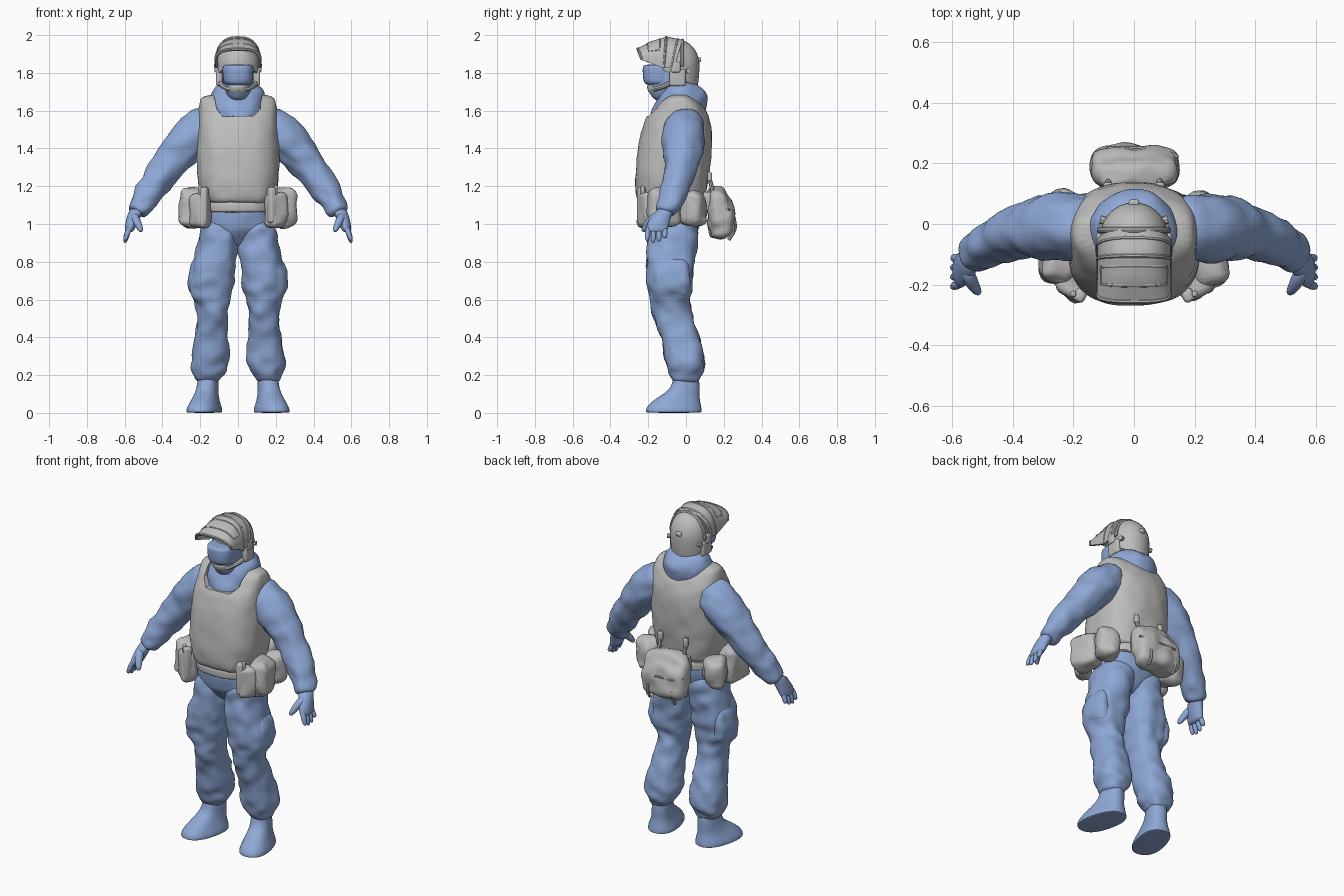
import bpy, bmesh, math
from mathutils import Vector, Matrix, noise

if "Cube" in bpy.data.objects:
    bpy.data.objects.remove(bpy.data.objects["Cube"], do_unlink=True)


def material(name, rgb):
    m = bpy.data.materials.new(name)
    m.use_nodes = True
    m.diffuse_color = (*rgb, 1)
    m.node_tree.nodes["Principled BSDF"].inputs["Base Color"].default_value = (*rgb, 1)
    return m


BLUE = material("blue cloth", (0.27, 0.39, 0.67))
GREY = material("grey gear", (0.51, 0.51, 0.505))


def finish(ob, mat, wrinkle=0, angle=40):
    """Bake modifiers, add soft cloth folds, colour and smooth."""
    bpy.ops.object.select_all(action='DESELECT')
    ob.select_set(True)
    bpy.context.view_layer.objects.active = ob
    bpy.ops.object.convert(target='MESH')
    ob = bpy.context.view_layer.objects.active
    if wrinkle:
        moves = [v.normal * noise.noise(Vector((v.co.x * 13, v.co.y * 13, v.co.z * 17))) * wrinkle
                 for v in ob.data.vertices]
        for v, d in zip(ob.data.vertices, moves):
            v.co += d
    ob.data.materials.clear()
    ob.data.materials.append(mat)
    bpy.ops.object.shade_smooth_by_angle(angle=math.radians(angle))
    return ob


def new_object(name, bm):
    bmesh.ops.recalc_face_normals(bm, faces=bm.faces)
    me = bpy.data.meshes.new(name)
    bm.to_mesh(me)
    bm.free()
    ob = bpy.data.objects.new(name, me)
    bpy.context.collection.objects.link(ob)
    return ob


def mirror(ob):
    m = ob.modifiers.new("mirror", 'MIRROR')
    m.use_mirror_merge = False


def bend(a, p):
    return math.copysign(abs(a) ** (2 / p), a)


def loft(name, rings, mat, power=2, yaw=0, level=True, both=False, wrinkle=0, n=16, cutter=None):
    """Skin rings of (x, y, z, radius, radius), flat or square to their path."""
    bm = bmesh.new()
    pts = [Vector(r[:3]) for r in rings]
    loops = []
    for i, r in enumerate(rings):
        if level:
            u = Vector((math.cos(yaw), math.sin(yaw), 0))
            w = Vector((-math.sin(yaw), math.cos(yaw), 0))
        else:
            t = (pts[min(i + 1, len(pts) - 1)] - pts[max(i - 1, 0)]).normalized()
            u = t.cross(Vector((0, 1, 0))).normalized()
            w = u.cross(t)
        angles = [math.tau * k / n for k in range(n)]
        loops.append([bm.verts.new(pts[i] + u * r[3] * bend(math.cos(a), power)
                                   + w * r[4] * bend(math.sin(a), power)) for a in angles])
    for a, b in zip(loops, loops[1:]):
        for k in range(n):
            bm.faces.new((a[k], a[(k + 1) % n], b[(k + 1) % n], b[k]))
    bm.faces.new(loops[0])
    bm.faces.new(loops[-1])
    ob = new_object(name, bm)
    if both:
        mirror(ob)
    ob.modifiers.new("smooth", 'SUBSURF').levels = 2
    if cutter:
        ob.modifiers.new("cut", 'BOOLEAN').object = cutter
    return finish(ob, mat, wrinkle)


def pouch(name, loc, size, turn=0, soft=0.35, both=False, wrinkle=0):
    """Rounded box."""
    bm = bmesh.new()
    bmesh.ops.create_cube(bm, size=1)
    bmesh.ops.transform(bm, verts=bm.verts, matrix=Matrix.Translation(loc)
                        @ Matrix.Rotation(turn, 4, 'Z') @ Matrix.Diagonal((*size, 1)))
    bmesh.ops.bevel(bm, geom=bm.edges[:], offset=min(size) * soft, segments=4,
                    profile=0.5, affect='EDGES')
    if wrinkle:
        bmesh.ops.subdivide_edges(bm, edges=bm.edges[:], cuts=2, use_grid_fill=True)
    ob = new_object(name, bm)
    if both:
        mirror(ob)
    return finish(ob, GREY, wrinkle)


def tube(name, points, radius, both=False, cyclic=False):
    cu = bpy.data.curves.new(name, 'CURVE')
    cu.dimensions = '3D'
    cu.bevel_depth = radius
    cu.bevel_resolution = 2
    cu.use_fill_caps = True
    sp = cu.splines.new('POLY')
    sp.points.add(len(points) - 1)
    for p, q in zip(sp.points, points):
        p.co = (*q, 1)
    sp.use_cyclic_u = cyclic
    ob = bpy.data.objects.new(name, cu)
    bpy.context.collection.objects.link(ob)
    if both:
        mirror(ob)
    return finish(ob, GREY)


# Trousers and boots
loft("hips", [(0, -.07, .87, .03, .05), (0, -.07, .91, .1, .1), (0, -.07, .965, .185, .135),
              (0, -.07, .99, .195, .147), (0, -.07, 1.06, .195, .158), (0, -.07, 1.14, .18, .16)],
     BLUE, 2.3, wrinkle=.006)
loft("trouser_leg", [(.095, -.07, 1.03, .095, .13), (.098, -.07, .97, .108, .136), (.103, -.07, .9, .108, .136),
                     (.125, -.085, .8, .115, .132), (.141, -.085, .7, .124, .122),
                     (.144, -.085, .63, .116, .114), (.137, -.085, .585, .088, .104),
                     (.135, -.078, .52, .078, .106), (.14, -.035, .42, .087, .102),
                     (.146, -.005, .3, .106, .106), (.155, 0, .22, .1, .1),
                     (.16, 0, .185, .072, .077), (.16, 0, .16, .055, .062)],
     BLUE, 2.4, both=True, wrinkle=.014)
loft("cargo_pocket", [(.19, -.065, .83, .03, .05), (.208, -.065, .79, .046, .08), (.219, -.065, .71, .05, .09),
                      (.216, -.065, .64, .048, .085), (.19, -.065, .6, .03, .06)],
     BLUE, 2.5, both=True, wrinkle=.01)
loft("boot", [(.158, 0, .22, .05, .064), (.158, 0, .16, .055, .073), (.163, -.008, .12, .057, .083),
              (.17, -.038, .085, .063, .112), (.176, -.058, .05, .076, .14),
              (.178, -.065, .022, .088, .153), (.178, -.065, .006, .088, .153), (.178, -.065, 0, .087, .15)],
     BLUE, 2.4, yaw=.25, both=True)

# Sleeves and hands
loft("sleeve", [(.12, -.01, 1.545, .09, .1), (.205, -.01, 1.5, .125, .118), (.295, -.012, 1.408, .106, .112),
                (.365, -.02, 1.32, .092, .092), (.43, -.045, 1.225, .081, .078),
                (.495, -.077, 1.135, .074, .072), (.528, -.1, 1.08, .06, .06), (.54, -.107, 1.055, .045, .05)],
     BLUE, level=False, both=True, wrinkle=.014)
loft("palm", [(.53, -.1, 1.09, .04, .046), (.548, -.125, 1.05, .038, .05), (.562, -.145, 1.01, .034, .06),
              (.574, -.155, .97, .027, .06), (.578, -.157, .955, .018, .052)], BLUE, both=True)
for i, finger in enumerate(("index", "middle", "ring", "little")):
    y, drop = -.197 + i * .028, (.91, .897, .904, .925)[i]
    loft(finger + "_finger", [(.573, y, .985, .017, .016), (.588, y - .006 + i * .002, .945, .016, .016),
                              (.6, y - .01 + i * .004, drop, .012, .012)],
         BLUE, level=False, both=True, n=8)
loft("thumb", [(.555, -.145, 1.05, .026, .028), (.537, -.19, 1.015, .025, .026),
               (.522, -.214, .985, .019, .02), (.51, -.23, .958, .012, .012)],
     BLUE, level=False, both=True, n=8)

# Vest with a cut neckline
bm = bmesh.new()
outline = [(-.08, 1.57), (.08, 1.57), (.115, 1.61), (.14, 1.75), (-.14, 1.75), (-.115, 1.61)]
base = bm.faces.new([bm.verts.new((x, -.5, z)) for x, z in outline])
out = bmesh.ops.extrude_face_region(bm, geom=[base])
bmesh.ops.translate(bm, vec=(0, .52, 0),
                    verts=[v for v in out["geom"] if isinstance(v, bmesh.types.BMVert)])
cutter = new_object("neckline_cutter", bm)
cutter.hide_render = True
loft("vest", [(0, -.075, 1.11, .17, .165), (0, -.077, 1.115, .19, .182), (0, -.08, 1.2, .216, .194),
              (0, -.065, 1.35, .224, .2), (0, -.05, 1.49, .217, .192), (0, -.042, 1.58, .21, .162),
              (0, -.035, 1.65, .205, .11), (0, -.03, 1.69, .19, .05)],
     GREY, 2.6, wrinkle=.006, n=24, cutter=cutter)
bpy.data.objects.remove(cutter, do_unlink=True)
loft("belt", [(0, -.07, z, .185 + g, .174 + g) for z, g in
              ((1.06, -.01), (1.065, 0), (1.115, 0), (1.12, -.01))], GREY, 2.5, n=24)

# Pouches around the belt
pouch("hip_pouch", (.243, -.115, 1.085), (.12, .17, .21), turn=.2, both=True, wrinkle=.018)
pouch("front_pouch", (.2, -.2, 1.075), (.11, .09, .185), turn=.6, both=True, wrinkle=.014)
pouch("radio_pouch", (.178, -.235, 1.1), (.04, .045, .19), turn=.5, both=True)
pouch("rear_hip_pouch", (.222, .035, 1.08), (.13, .145, .18), turn=-.6, both=True, wrinkle=.016)
loft("back_bag", [(.005, .175, .922, .1, .045), (.005, .188, .945, .138, .07), (.005, .19, 1.03, .152, .078),
                  (.005, .18, 1.11, .148, .07), (.005, .163, 1.175, .128, .05), (.005, .155, 1.195, .1, .03)],
     GREY, 3, wrinkle=.018)
tube("bag_flap_seam", [(-.135, .22, 1.08), (-.08, .25, 1.065), (.09, .25, 1.065), (.145, .22, 1.08)], .007)
tube("bag_strap", [(.085, .115, 1.28), (.085, .13, 1.22), (.085, .145, 1.16)], .011, both=True)
tube("bag_hanger", [(.085, .25, 1.0), (.085, .25, .95), (.085, .225, .915)], .009, both=True)
pouch("strap_clip", (.085, .125, 1.25), (.03, .025, .05), both=True)
pouch("bag_mount", (0, .11, 1.12), (.2, .06, .1), soft=.2)
pouch("hip_strap", (.2, -.23, 1.17), (.018, .02, .07), both=True)

# Hood, head and goggles
loft("hood_collar", [(0, -.05, 1.5, .115, .12), (0, -.055, 1.56, .136, .145), (0, -.035, 1.62, .15, .146),
                     (0, -.015, 1.665, .152, .138), (0, -.012, 1.7, .138, .124), (0, -.02, 1.73, .112, .1),
                     (0, -.035, 1.755, .085, .07)],
     BLUE, wrinkle=.012)
loft("masked_head", [(0, -.12, 1.65, .035, .04), (0, -.115, 1.68, .058, .075), (0, -.105, 1.73, .078, .107),
                     (0, -.09, 1.8, .085, .11), (0, -.055, 1.86, .08, .08), (0, -.04, 1.91, .05, .05)], BLUE)
loft("goggles", [(0, -.135, 1.735, .05, .065), (0, -.138, 1.742, .072, .08), (0, -.14, 1.757, .08, .088),
                 (0, -.14, 1.815, .084, .092), (0, -.14, 1.838, .083, .09), (0, -.14, 1.845, .07, .075)],
     BLUE, 2.5)

# Helmet shell with straight sides, sliced along a tilted rim
bm = bmesh.new()
bmesh.ops.create_uvsphere(bm, u_segments=40, v_segments=24, radius=1)
for v in bm.verts:
    spread = v.co.xy.length
    if v.co.z < 0 and spread > .01:
        v.co.xy *= (1 - .12 * v.co.z ** 2) / spread
bmesh.ops.transform(bm, verts=bm.verts, matrix=Matrix.Translation((0, -.043, 1.84))
                    @ Matrix.Diagonal((.112, .114, .135, 1)))
bmesh.ops.bisect_plane(bm, geom=bm.verts[:] + bm.edges[:] + bm.faces[:], plane_co=(0, .06, 1.725),
                       plane_no=(0, .5, 1), clear_inner=True)
helmet = new_object("helmet", bm)
solid = helmet.modifiers.new("thickness", 'SOLIDIFY')
solid.thickness = .014
finish(helmet, GREY)
arc = [math.pi * k / 24 for k in range(25)]
tube("helmet_trim", [(.113 * math.cos(a), -.02, 1.835 + .136 * math.sin(a)) for a in arc], .01)
pouch("ear_cover", (.1, -.045, 1.775), (.034, .085, .09), both=True)
pouch("visor_hinge", (.112, -.055, 1.83), (.025, .05, .055), both=True)
tube("side_bolt", [(.09, .01, 1.81), (.112, .015, 1.81)], .014, both=True)
pouch("rear_knob", (0, .068, 1.87), (.035, .025, .025))
tube("chin_strap", [(.098, -.07, 1.75), (.078, -.12, 1.728), (.052, -.165, 1.715), (0, -.19, 1.71)],
     .013, both=True)
loft("chin_cup", [(0, -.145, 1.68, .035, .03), (0, -.145, 1.695, .055, .055), (0, -.145, 1.73, .06, .066),
                  (0, -.145, 1.737, .052, .056)], GREY)

# Raised visor: arched plate from brim to hinge (top y, top z, corner y, corner z)
ROWS = [(-.258, 1.922, -.235, 1.868), (-.18, 1.962, -.17, 1.845),
        (-.1, 1.985, -.115, 1.825), (-.02, 1.968, -.06, 1.835)]


def visor_point(u, v, lift=0):
    i = min(int(v), 2)
    a, b, c, d = [p + (q - p) * (v - i) for p, q in zip(ROWS[i], ROWS[i + 1])]
    rise = bend(math.sin(u), 2.6)
    return (.116 * bend(math.cos(u), 2.6) * (1 + lift * 6),
            c + (a - c) * rise, d + (b - d) * rise + lift)


bm = bmesh.new()
grid = [[bm.verts.new(visor_point(a, v / 4)) for a in arc] for v in range(13)]
for p, q in zip(grid, grid[1:]):
    for k in range(len(arc) - 1):
        bm.faces.new((p[k], p[k + 1], q[k + 1], q[k]))
visor = new_object("visor", bm)
solid = visor.modifiers.new("thickness", 'SOLIDIFY')
solid.thickness = .014
solid.offset = 0
finish(visor, GREY)
for name, v in (("brim", .04), ("visor_rib", 1.95), ("visor_back_rib", 2.7)):
    tube(name, [visor_point(a, v, .003) for a in arc], .008)
span = arc[4:-4]
tube("visor_window_frame", [visor_point(a, .7, .004) for a in span]
     + [visor_point(a, 1.5, .004) for a in reversed(span)], .006, cyclic=True)
